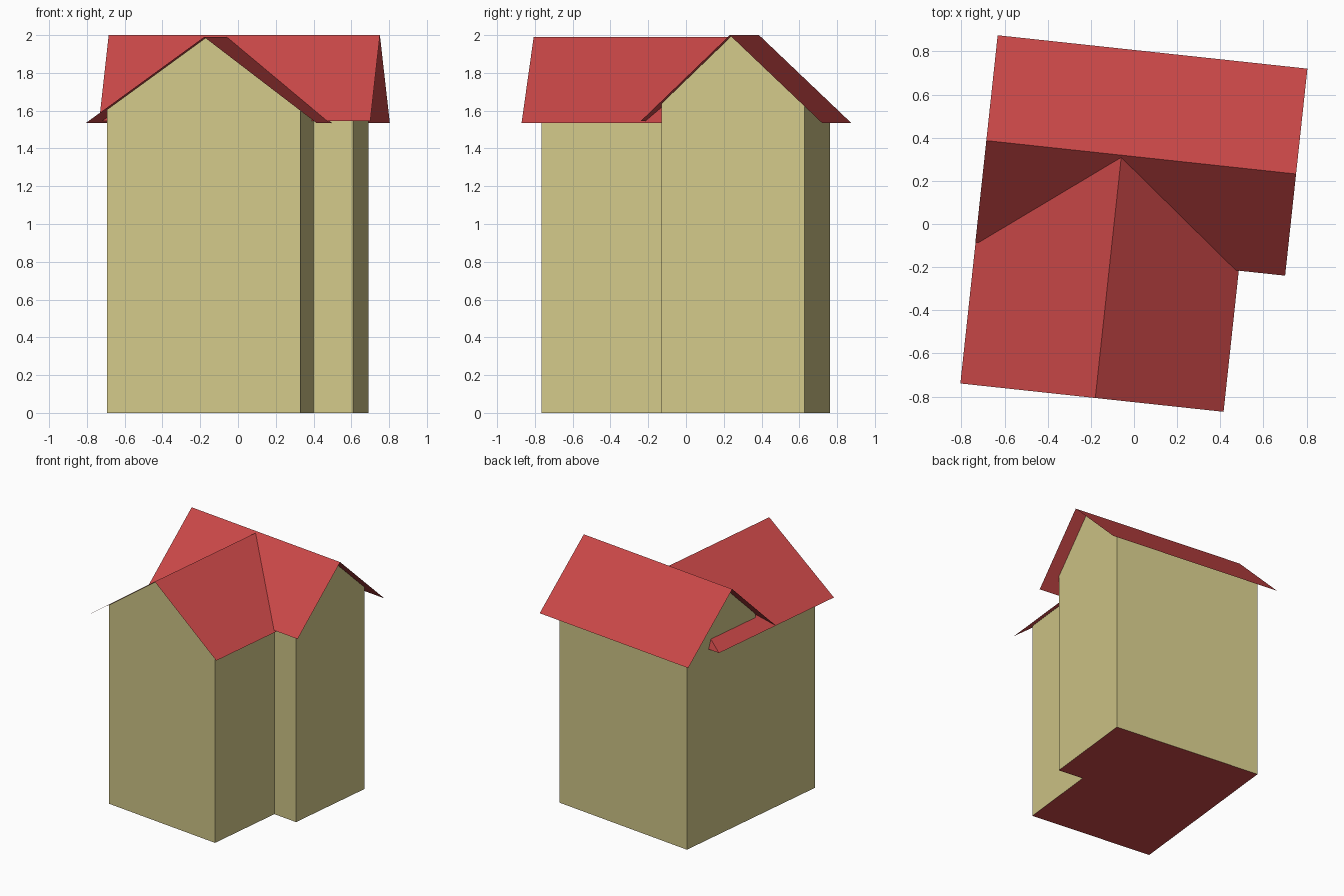
import bpy
import bmesh
import math
from mathutils import Matrix

cube = bpy.data.objects.get("Cube")
if cube:
    bpy.data.objects.remove(cube, do_unlink=True)

TURN = Matrix.Rotation(math.radians(-6.15), 4, 'Z')

# Plan of the L-shaped house, before it is turned
LEFT, RIGHT, WING_RIGHT = -0.62, 0.62, 0.41
BACK, STEP, FRONT = 0.699, -0.064, -0.725
MAIN_RIDGE, MAIN_TOP = 0.311, 2.0
WING_RIDGE, WING_TOP = -0.092, 1.99
MAIN_FRONT_EAVE, MAIN_BACK_EAVE, MAIN_END = (-0.163, 1.545), (0.802, 1.535), 0.722
WING_LEFT_EAVE, WING_RIGHT_EAVE, EAVE_Z = -0.721, 0.506, 1.535
WING_FRONT, WING_HIP = -0.821, 0.458


def material(name, color):
    mat = bpy.data.materials.new(name)
    mat.use_nodes = True
    mat.diffuse_color = color
    mat.node_tree.nodes["Principled BSDF"].inputs["Base Color"].default_value = color
    return mat


def build(name, faces, *mats):
    """Make an object from polygons given as corner points."""
    bm = bmesh.new()
    for face in faces:
        bm.faces.new([bm.verts.new(p) for p in face])
    bmesh.ops.remove_doubles(bm, verts=bm.verts, dist=0.0005)
    bm.transform(TURN)
    mesh = bpy.data.meshes.new(name)
    bm.to_mesh(mesh)
    bm.free()
    for mat in mats:
        mesh.materials.append(mat)
    obj = bpy.data.objects.new(name, mesh)
    bpy.context.collection.objects.link(obj)
    return obj


def main_height(y):
    eave_y, eave_z = MAIN_FRONT_EAVE if y < MAIN_RIDGE else MAIN_BACK_EAVE
    return MAIN_TOP + (eave_z - MAIN_TOP) * (y - MAIN_RIDGE) / (eave_y - MAIN_RIDGE) - 0.003


def wing_height(x):
    eave_x = WING_LEFT_EAVE if x < WING_RIDGE else WING_RIGHT_EAVE
    return WING_TOP + (EAVE_Z - WING_TOP) * (x - WING_RIDGE) / (eave_x - WING_RIDGE) - 0.003


cream = material("cream wall", (0.65, 0.58, 0.25, 1))
red = material("red roof", (0.6, 0.065, 0.065, 1))


def base(*plan):
    return [(x, y, 0) for x, y in plan]


def main_tops(x, *ys):
    return [(x, y, main_height(y)) for y in ys]


def wing_tops(y, *xs):
    return [(x, y, wing_height(x)) for x in xs]


# Walls, with gables reaching up to the roof, and a red floor
walls = build("walls", [
    base((LEFT, FRONT), (LEFT, BACK), (RIGHT, BACK), (RIGHT, STEP),
         (WING_RIGHT, STEP), (WING_RIGHT, FRONT)),
    base((LEFT, FRONT), (WING_RIGHT, FRONT)) + wing_tops(FRONT, WING_RIGHT, WING_RIDGE, LEFT),
    base((WING_RIGHT, FRONT), (WING_RIGHT, STEP))
    + wing_tops(STEP, WING_RIGHT) + wing_tops(FRONT, WING_RIGHT),
    base((WING_RIGHT, STEP), (RIGHT, STEP)) + main_tops(RIGHT, STEP) + main_tops(WING_RIGHT, STEP),
    base((RIGHT, STEP), (RIGHT, BACK)) + main_tops(RIGHT, BACK, MAIN_RIDGE, STEP),
    base((RIGHT, BACK), (LEFT, BACK)) + main_tops(LEFT, BACK) + main_tops(RIGHT, BACK),
    base((LEFT, BACK), (LEFT, FRONT)) + wing_tops(FRONT, LEFT) + wing_tops(STEP, LEFT)
    + main_tops(LEFT, STEP, MAIN_RIDGE, BACK),
], cream, red)
for poly in walls.data.polygons:
    poly.material_index = 1 if abs(poly.normal.z) > 0.9 else 0

# Main roof: two thin slopes
ridge = [(-MAIN_END, MAIN_RIDGE, MAIN_TOP), (MAIN_END, MAIN_RIDGE, MAIN_TOP)]
front_eave = [(s * MAIN_END, *MAIN_FRONT_EAVE) for s in (-1, 1)]
back_eave = [(s * MAIN_END, *MAIN_BACK_EAVE) for s in (-1, 1)]
build("main_roof", [front_eave + ridge[::-1], ridge + back_eave[::-1]], red)

# Wing roof: two thin slopes and a hipped end tucked under the main roof
top_front = (WING_RIDGE, WING_FRONT, WING_TOP)
top_back = (WING_RIDGE, MAIN_RIDGE - 0.01, WING_TOP)
left_front, left_back = [(WING_LEFT_EAVE, y, EAVE_Z) for y in (WING_FRONT, WING_HIP)]
right_front, right_back = [(WING_RIGHT_EAVE, y, EAVE_Z) for y in (WING_FRONT, WING_HIP)]
build("wing_roof", [
    [left_front, top_front, top_back, left_back],
    [right_front, right_back, top_back, top_front],
    [left_back, top_back, right_back],
], red)
